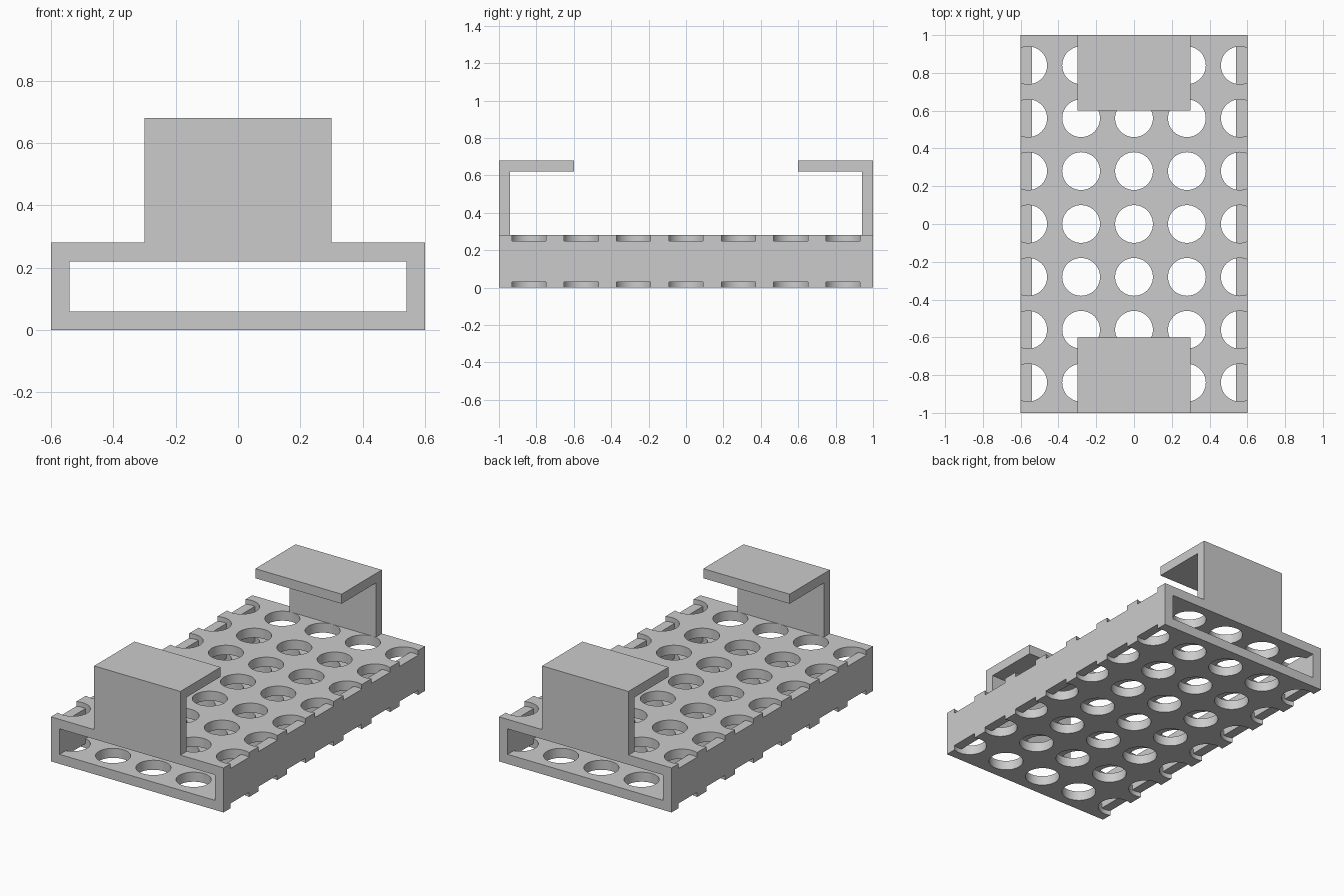
import bpy
import bmesh
from mathutils import Matrix, Vector

WIDTH, LENGTH, HEIGHT = 1.2, 2.0, 0.28
WALL = 0.06
PITCH, RADIUS = 0.28, 0.1

if "Cube" in bpy.data.objects:
    bpy.data.objects.remove(bpy.data.objects["Cube"], do_unlink=True)

grey = bpy.data.materials.new("light grey")
grey.use_nodes = True
grey.diffuse_color = (0.6, 0.6, 0.6, 1)
for node in grey.node_tree.nodes:
    if node.type == 'BSDF_PRINCIPLED':
        node.inputs["Base Color"].default_value = grey.diffuse_color


def add_box(bm, low, high):
    low, high = Vector(low), Vector(high)
    place = Matrix.Translation((low + high) / 2) @ Matrix.Diagonal((*(high - low), 1))
    bmesh.ops.create_cube(bm, size=1, matrix=place)


def make_object(name, bm):
    bmesh.ops.recalc_face_normals(bm, faces=bm.faces)
    mesh = bpy.data.meshes.new(name)
    bm.to_mesh(mesh)
    bm.free()
    mesh.materials.append(grey)
    obj = bpy.data.objects.new(name, mesh)
    bpy.context.collection.objects.link(obj)
    return obj


def cut(obj, cutter):
    """Subtract the cutter, keep the result and remove the cutter."""
    cutter.hide_render = True
    mod = obj.modifiers.new("cut", 'BOOLEAN')
    mod.operation = 'DIFFERENCE'
    mod.solver = 'EXACT'
    mod.object = cutter
    bpy.context.view_layer.update()
    result = bpy.data.meshes.new_from_object(
        obj.evaluated_get(bpy.context.evaluated_depsgraph_get()))
    obj.modifiers.clear()
    obj.data = result
    bpy.data.objects.remove(cutter, do_unlink=True)


# Tray: a flat rectangular tube, open at both ends
bm = bmesh.new()
add_box(bm, (-WIDTH / 2, -LENGTH / 2, 0), (WIDTH / 2, LENGTH / 2, HEIGHT))
tray = make_object("perforated_tray", bm)

bm = bmesh.new()
add_box(bm, (WALL - WIDTH / 2, -LENGTH, WALL), (WIDTH / 2 - WALL, LENGTH, HEIGHT - WALL))
cut(tray, make_object("channel_cutter", bm))

# Hole grid through both plates; the side walls are only notched half a plate deep
bm = bmesh.new()
for column in range(-2, 3):
    for row in range(-3, 4):
        bmesh.ops.create_cone(
            bm, cap_ends=True, segments=48, radius1=RADIUS, radius2=RADIUS, depth=1,
            matrix=Matrix.Translation((column * PITCH, row * PITCH, HEIGHT / 2)))
holes = make_object("hole_cutter", bm)

bm = bmesh.new()
for side in (-1, 1):
    inner, outer = sorted((side * (WIDTH / 2 - WALL), side * WIDTH))
    add_box(bm, (inner, -LENGTH, WALL / 2), (outer, LENGTH, HEIGHT - WALL / 2))
cut(holes, make_object("side_wall_core", bm))
cut(tray, holes)


# Brackets: an upright plate with a lip turned inward over the tray
def bracket(name, side):
    arm, top, end = 0.4, 0.68, LENGTH / 2
    profile = [(end, HEIGHT), (end, top), (end - arm, top), (end - arm, top - WALL),
               (end - WALL, top - WALL), (end - WALL, HEIGHT)]
    bm = bmesh.new()
    face = bm.faces.new([bm.verts.new((-0.3, side * y, z)) for y, z in profile])
    grown = bmesh.ops.extrude_face_region(bm, geom=[face])["geom"]
    moved = [v for v in grown if isinstance(v, bmesh.types.BMVert)]
    bmesh.ops.translate(bm, verts=moved, vec=(0.6, 0, 0))
    return make_object(name, bm)


bracket("front_bracket", -1)
bracket("back_bracket", 1)

# Smooth hole walls with sharp rims
bpy.ops.object.select_all(action='DESELECT')
tray.select_set(True)
bpy.context.view_layer.objects.active = tray
bpy.ops.object.shade_smooth_by_angle(angle=0.5)
